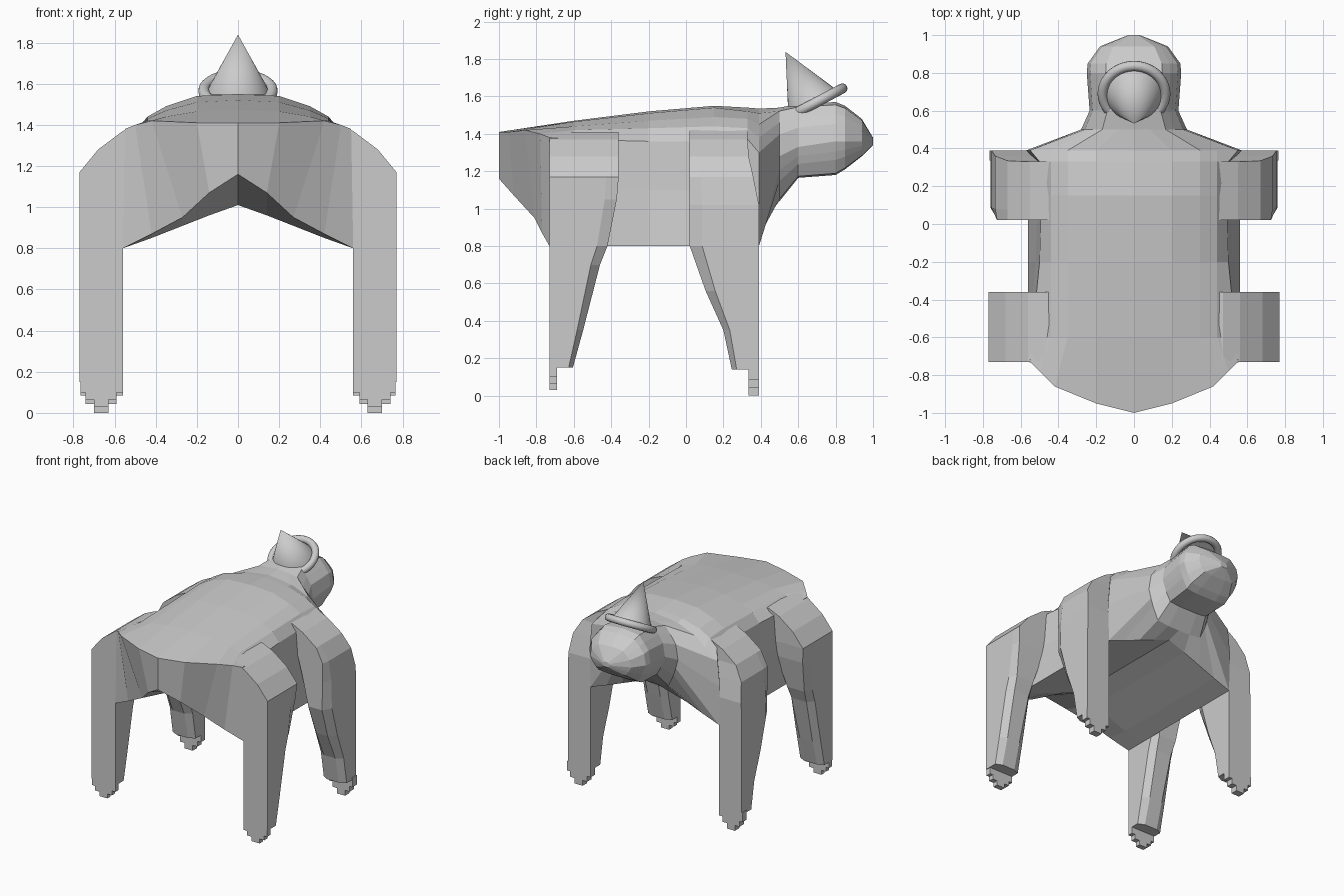
import bpy, bmesh, math
from mathutils import Vector

if "Cube" in bpy.data.objects:
    bpy.data.objects.remove(bpy.data.objects["Cube"])

grey = bpy.data.materials.new("plain grey")
grey.diffuse_color = (0.6, 0.6, 0.6, 1)
grey.use_nodes = True
grey.node_tree.nodes["Principled BSDF"].inputs["Base Color"].default_value = grey.diffuse_color


def make(name, verts, faces, mirror=False, fix=False):
    mesh = bpy.data.meshes.new(name)
    mesh.from_pydata(verts, [], faces)
    if fix:
        bm = bmesh.new()
        bm.from_mesh(mesh)
        bmesh.ops.recalc_face_normals(bm, faces=bm.faces)
        bm.to_mesh(mesh)
        bm.free()
    mesh.materials.append(grey)
    ob = bpy.data.objects.new(name, mesh)
    bpy.context.collection.objects.link(ob)
    if mirror:
        ob.modifiers.new("Mirror", 'MIRROR')
    return ob


# Body, neck and head: one loft of half rings (top centre -> side -> bottom centre)
rows = [[(0, -1, 1.41), (.2, -.95, 1.41), (.42, -.86, 1.42), (.5, -.78, 1.4), (.55, -.73, 1.38),
         (.555, -.73, 1.1),
         (.56, -.73, .8), (.42, -.77, .87), (.27, -.81, .95), (.14, -.92, 1.07), (0, -1, 1.16)]]
top_x = (0, .2, .35, .44)
arch = ((.56, .8), (.42, .85), (.28, .905), (.14, .96), (0, 1.01))
for y, side, tops in ((-.6, .54, (1.47, 1.465, 1.44, 1.42, 1.37)),
                      (-.2, .50, (1.52, 1.51, 1.47, 1.43, 1.36)),
                      (.15, .49, (1.55, 1.54, 1.49, 1.44, 1.36)),
                      (.33, .50, (1.54, 1.52, 1.48, 1.43, 1.37)),
                      (.39, .55, (1.535, 1.51, 1.45, 1.38, 1.30))):
    ring = [(x, y, z) for x, z in zip(top_x + (side,), tops)]
    ring += [(side + .02, y, 1.1)] + [(x, y, z) for x, z in arch]
    rows.append(ring)

# Head cross-section: a rounded octagon, placed by half width, bottom, middle and top
octagon = ((0, 1), (.3, .97), (.6, .93), (.77, .7), (.93, .45), (1, 0),
           (.93, -.3), (.86, -.55), (.7, -.95), (.35, -1), (0, -1))
for y, w, low, mid, high in ((.5, .28, 1.04, 1.28, 1.54), (.6, .235, 1.165, 1.33, 1.56),
                             (.8, .25, 1.18, 1.36, 1.57), (.85, .245, 1.21, 1.36, 1.55),
                             (.94, .18, 1.28, 1.36, 1.48), (1.0, .03, 1.34, 1.36, 1.38)):
    rows.append([(w * u, y, mid + v * ((high - mid) if v > 0 else (mid - low))) for u, v in octagon])

faces = [(k * 11 + i, k * 11 + i + 1, k * 11 + i + 12, k * 11 + i + 11)
         for k in range(len(rows) - 1) for i in range(10)]
cap = [(i, i + 1, 9 - i, 10 - i) for i in range(4)] + [(4, 5, 6)]
last = (len(rows) - 1) * 11
faces += [f[::-1] for f in cap] + [tuple(i + last for i in f) for f in cap]
make("body_and_head", [p for r in rows for p in r], faces, mirror=True)


# Legs: one face stays flat, the opposite side tapers towards the foot
def leg(name, sections):
    verts, faces = [], []
    for z, x0, x1, flat, back, c in sections:
        mid = back + (flat - back) * .18
        verts += [(x0, flat, z), (x1, flat, z), (x1, mid, z),
                  (x1 - c, back, z), (x0 + c, back, z), (x0, mid, z)]
    n = len(sections)
    for k in range(n - 1):
        for i in range(6):
            j = (i + 1) % 6
            faces.append((k * 6 + i, k * 6 + j, k * 6 + 6 + j, k * 6 + 6 + i))
    faces += [tuple(range(6)), tuple(range(n * 6 - 6, n * 6))]
    make(name, verts, faces, mirror=True, fix=True)


b, f = -.73, .39
leg("rear_leg", ((1.41, .35, .47, b, -.36, 0), (1.37, .4, .56, b, -.36, 0), (1.28, .45, .68, b, -.36, 0),
                 (1.17, .5, .77, b, -.36, 0), (1.05, .52, .77, b, -.37, .01), (.8, .56, .77, b, -.42, .03),
                 (.7, .56, .77, b, -.46, .04), (.35, .56, .77, b, -.55, .05), (.15, .56, .77, b, -.605, .05)))
leg("front_leg", ((1.42, .32, .45, .33, .02, 0), (1.37, .38, .55, .33, .02, 0), (1.28, .42, .67, .335, .02, 0),
                  (1.17, .5, .735, .36, .02, .01), (1.02, .52, .755, f, .02, .03), (.8, .56, .76, f, .02, .04),
                  (.56, .56, .76, f, .105, .05), (.35, .56, .76, f, .2, .05), (.14, .56, .76, f, .245, .05)))


# Stepped toes under each foot
def toes(name, y0, y1, base, tip):
    for part, x0, x1, low in (("pad", .56, .765, base), ("step", .59, .74, (base + tip) / 2),
                              ("claw", .63, .70, tip)):
        verts = [(x, y, z) for x in (x0, x1) for y in (y0, y1) for z in (low, .16)]
        faces = [(0, 1, 3, 2), (4, 6, 7, 5), (0, 4, 5, 1), (2, 3, 7, 6), (0, 2, 6, 4), (1, 5, 7, 3)]
        make(name + "_" + part, verts, faces, mirror=True, fix=True)


toes("rear_toe", -.73, -.69, .10, .03)
toes("front_toe", .335, .39, .085, 0)

# Party hat: tilted cone with a round brim
tilt = math.radians(28)
centre = Vector((0, .68, 1.56))
axis = Vector((0, -math.sin(tilt), math.cos(tilt)))
bpy.ops.mesh.primitive_cone_add(vertices=32, radius1=.15, radius2=0, depth=.315,
                                location=centre + axis * .1575, rotation=(tilt, 0, 0))
hat = bpy.context.object
hat.name = "hat_cone"
bpy.ops.mesh.primitive_torus_add(major_radius=.166, minor_radius=.027, major_segments=40,
                                 minor_segments=12, location=centre + Vector((0, .01, .005)),
                                 rotation=(tilt, 0, 0))
brim = bpy.context.object
brim.name = "hat_brim"
for ob in (hat, brim):
    ob.data.materials.append(grey)
    bpy.ops.object.select_all(action='DESELECT')
    ob.select_set(True)
    bpy.context.view_layer.objects.active = ob
    bpy.ops.object.shade_smooth_by_angle(angle=math.radians(40))
